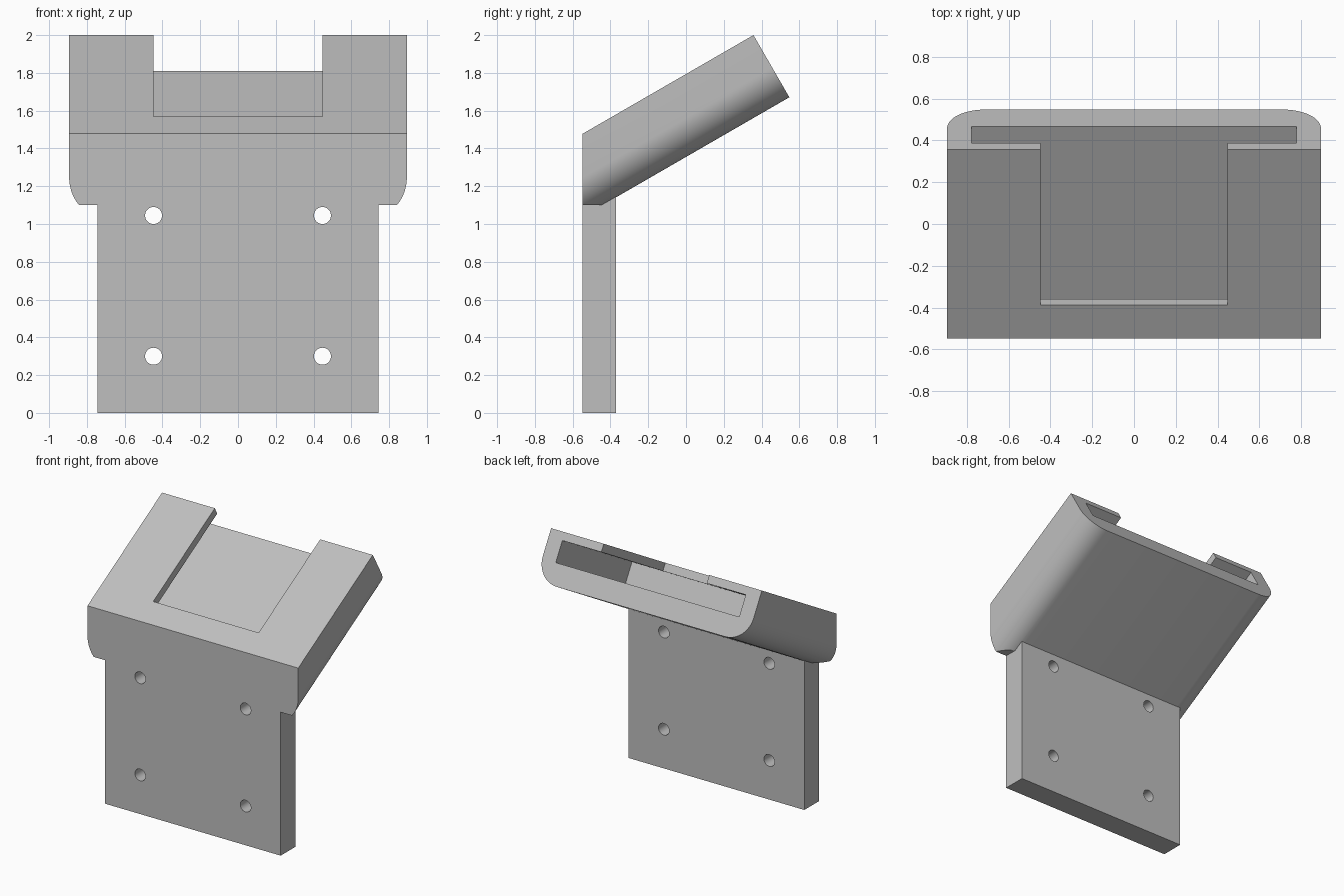
import bpy, bmesh, math
from mathutils import Matrix, Vector

if "Cube" in bpy.data.objects:
    bpy.data.objects.remove(bpy.data.objects["Cube"], do_unlink=True)

TILT = math.radians(30)
HALF_W, THICK, LENGTH, RADIUS = 0.894, 0.38, 1.044, 0.18
FRONT_Y, FRONT_Z, BASE_Z = -0.547, 1.478, 1.10

# Tray frame: x across, y up the slope, z out of the top face
FRAME = Matrix.Translation((0, FRONT_Y, FRONT_Z)) @ Matrix.Rotation(TILT, 4, 'X')

grey = bpy.data.materials.new("plain grey")
grey.use_nodes = True
COLOUR = (0.52, 0.52, 0.52, 1)
grey.diffuse_color = COLOUR
grey.node_tree.nodes["Principled BSDF"].inputs["Base Color"].default_value = COLOUR


def make_object(name, bm):
    bmesh.ops.recalc_face_normals(bm, faces=bm.faces)
    mesh = bpy.data.meshes.new(name)
    bm.to_mesh(mesh)
    bm.free()
    mesh.materials.append(grey)
    obj = bpy.data.objects.new(name, mesh)
    bpy.context.collection.objects.link(obj)
    return obj


def box(name, low, high, frame=Matrix()):
    low, high = Vector(low), Vector(high)
    bm = bmesh.new()
    place = Matrix.Translation((low + high) / 2) @ Matrix.Diagonal((*(high - low), 1))
    bmesh.ops.create_cube(bm, size=1, matrix=frame @ place)
    return make_object(name, bm)


def combine(target, tool, operation):
    """Apply a boolean and discard the tool."""
    tool.hide_render = True
    mod = target.modifiers.new("combine", 'BOOLEAN')
    mod.object, mod.operation, mod.solver = tool, operation, 'EXACT'
    bpy.context.view_layer.objects.active = target
    bpy.ops.object.modifier_apply(modifier=mod.name)
    bpy.data.objects.remove(tool, do_unlink=True)


# Sloped tray: rounded lower edges, vertical front, level bottom edge
profile = [(-HALF_W, 0), (HALF_W, 0)]
steps = 16
for side in (1, -1):
    for i in range(steps + 1):
        a = math.pi / 2 * (i if side > 0 else steps - i) / steps
        profile.append((side * (HALF_W - RADIUS + RADIUS * math.cos(a)),
                        -THICK + RADIUS - RADIUS * math.sin(a)))
bm = bmesh.new()
front = [bm.verts.new(FRAME @ Vector((x, z * math.tan(TILT), z))) for x, z in profile]
back = [bm.verts.new(FRAME @ Vector((x, LENGTH, z))) for x, z in profile]
bm.faces.new(front)
bm.faces.new(back[::-1])
for i in range(len(profile)):
    j = (i + 1) % len(profile)
    bm.faces.new((front[i], front[j], back[j], back[i]))
cut = bmesh.ops.bisect_plane(bm, geom=bm.verts[:] + bm.edges[:] + bm.faces[:],
                             plane_co=(0, 0, BASE_Z), plane_no=(0, 0, 1), clear_inner=True)
bmesh.ops.contextual_create(bm, geom=[e for e in cut["geom_cut"]
                                      if isinstance(e, bmesh.types.BMEdge)])
bracket = make_object("wall_bracket_with_tray", bm)

# Mounting plate
combine(bracket, box("plate", (-0.745, FRONT_Y, 0), (0.745, -0.37, 1.18)), 'UNION')

# Slot open at the back, and the window in the top face
combine(bracket, box("slot", (-0.778, 0.07, -0.22), (0.778, 1.3, -0.06), FRAME), 'DIFFERENCE')
combine(bracket, box("window", (-0.447, 0.183, -0.21), (0.447, 1.3, 0.2), FRAME), 'DIFFERENCE')

# Screw holes
for x in (-0.447, 0.447):
    for z in (0.30, 1.045):
        bm = bmesh.new()
        bmesh.ops.create_cone(bm, cap_ends=True, segments=32, radius1=0.045, radius2=0.045,
                              depth=0.5, matrix=Matrix.Translation((x, -0.46, z))
                              @ Matrix.Rotation(math.pi / 2, 4, 'X'))
        combine(bracket, make_object("hole", bm), 'DIFFERENCE')

# Smooth curved edges, keep corners crisp
bpy.ops.object.select_all(action='DESELECT')
bracket.select_set(True)
bpy.context.view_layer.objects.active = bracket
bpy.ops.object.shade_smooth_by_angle(angle=math.radians(25))
